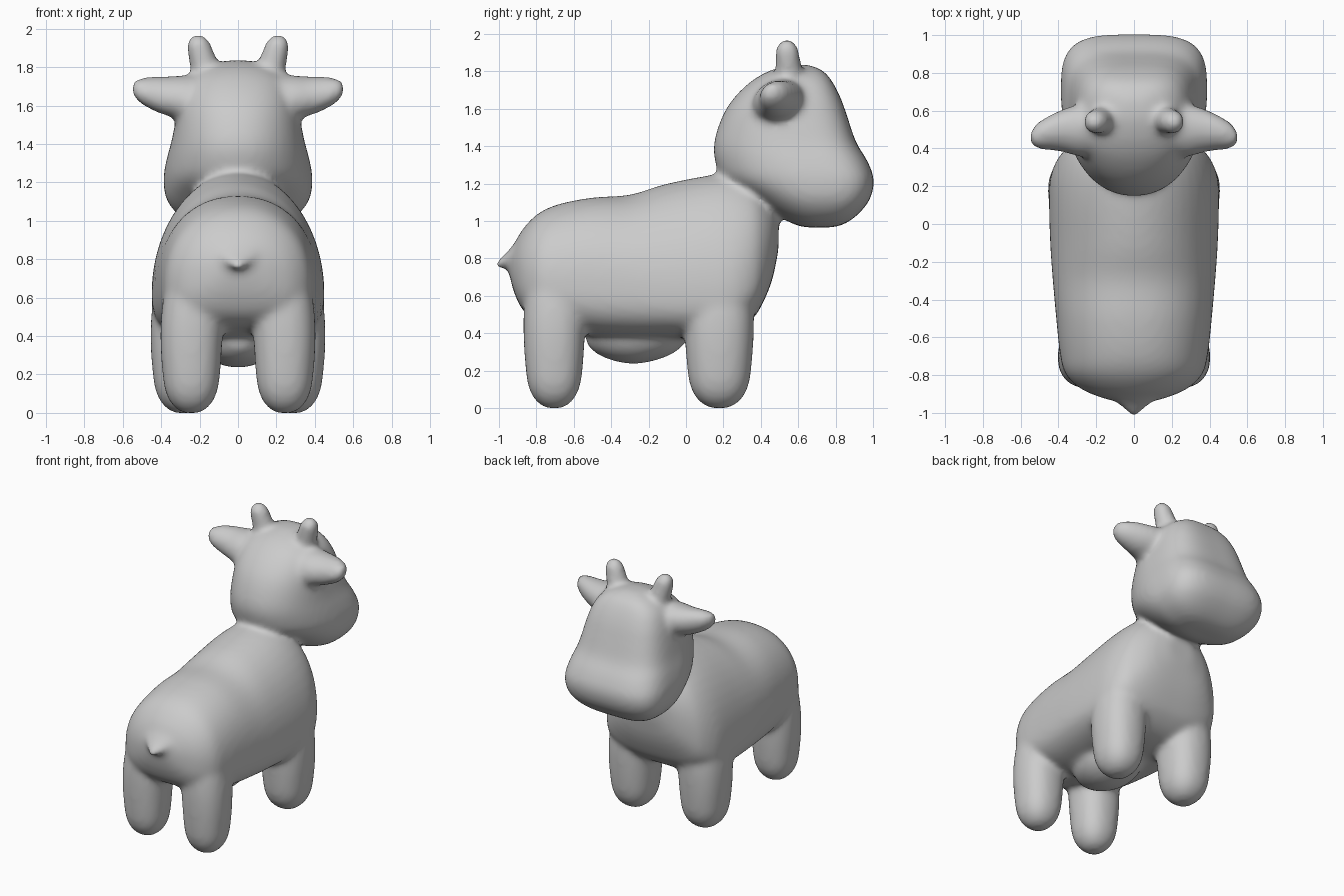
import bpy, bmesh, math

bm = bmesh.new()


def oval(half, up, down, n_up=2.0, n_down=2.0, steps=48):
    """Superellipse with different upper and lower halves."""
    pts = []
    for i in range(steps):
        t = 2 * math.pi * (i + 0.5) / steps
        c, s = math.cos(t), math.sin(t)
        n = n_up if s > 0 else n_down
        a = math.copysign(abs(c) ** (2 / n), c) * half
        b = math.copysign(abs(s) ** (2 / n), s) * (up if s > 0 else down)
        pts.append((a, b))
    return pts


def flow(rows, cuts=4):
    """Add smoothly curved in-between rows to a table of sections."""
    ext = [rows[0]] + rows + [rows[-1]]
    out = []
    for p, q, r, s in zip(ext, ext[1:], ext[2:], ext[3:]):
        for i in range(cuts):
            t = i / cuts
            out.append(tuple(
                b + .5 * t * (c - a + t * (2 * a - 5 * b + 4 * c - d + t * (3 * (b - c) + d - a)))
                for a, b, c, d in zip(p, q, r, s)))
    return out + [rows[-1]]


def loft(rings):
    """Skin a list of rings and cap both ends."""
    loops = [[bm.verts.new(p) for p in ring] for ring in rings]
    faces = []
    for a, b in zip(loops, loops[1:]):
        for i in range(len(a)):
            j = (i + 1) % len(a)
            faces.append(bm.faces.new((a[i], a[j], b[j], b[i])))
    faces.append(bm.faces.new(loops[0]))
    faces.append(bm.faces.new(loops[-1]))
    bmesh.ops.recalc_face_normals(bm, faces=faces)


# Torso: y, bottom, top, half width, height of the widest line, fullness of the top
torso = [(-.945, .72, .83, .07, .77, 2), (-.92, .62, .875, .17, .74, 2),
         (-.87, .52, .96, .285, .70, 2.1), (-.79, .46, 1.04, .365, .67, 2.2),
         (-.68, .43, 1.09, .393, .66, 2.2), (-.5, .385, 1.125, .412, .66, 2.2),
         (-.3, .37, 1.14, .43, .65, 2.1), (-.12, .37, 1.195, .443, .63, 2),
         (.1, .37, 1.24, .45, .62, 2), (.25, .40, 1.255, .443, .63, 1.95),
         (.36, .48, 1.225, .395, .69, 2), (.42, .58, 1.17, .325, .77, 2),
         (.465, .70, 1.11, .23, .85, 2), (.495, .85, 1.05, .1, .95, 2)]
loft([[(a, y, zc + b) for a, b in oval(hw, top - zc, zc - bot, n, 3)]
      for y, bot, top, hw, zc, n in flow(torso)])

# Head: z, back y, front y, half width, y of the widest line
head = [(.965, .64, .78, .14, .71), (.985, .57, .85, .23, .71),
        (1.04, .47, .925, .32, .71), (1.12, .35, .985, .375, .70),
        (1.22, .20, 1.005, .388, .69), (1.32, .155, .97, .372, .64),
        (1.42, .15, .91, .345, .58), (1.55, .19, .865, .32, .54),
        (1.65, .25, .83, .295, .53), (1.74, .34, .785, .25, .54),
        (1.80, .44, .735, .17, .57), (1.835, .55, .66, .06, .60)]
loft([[(a, yc + b, z) for a, b in oval(hw, front - yc, yc - back, 3.5, 2.1)]
      for z, back, front, hw, yc in flow(head)])

# Tail: y, z, half width, half height
tail = [(-.84, .86, .2, .1), (-.91, .83, .13, .06), (-.95, .80, .09, .04),
        (-.98, .78, .055, .033), (-1.0, .77, .035, .028), (-1.018, .765, .018, .018)]
loft([[(a, y, z + b) for a, b in oval(w, h, h)] for y, z, w, h in flow(tail)])

# Udder: y, half width, depth
udder = [(-.53, .06, .06), (-.47, .14, .11), (-.38, .19, .145), (-.28, .21, .16),
         (-.18, .20, .145), (-.08, .15, .11), (-.01, .06, .06)]
loft([[(a, y, .395 + b) for a, b in oval(w, .1, d)] for y, w, d in flow(udder)])

# Leg profile: z, share of the full radius, lean towards the body
leg = [(.0, .28, 0), (.02, .5, 0), (.06, .73, 0), (.12, .89, 0), (.2, .97, 0),
       (.35, 1.04, 0), (.5, 1.06, .006), (.65, 1.0, .02), (.78, .85, .055), (.9, .55, .1)]
# Ear: x, y, z, half depth, half height
ear = [(.2, .50, 1.635, .14, .125), (.29, .495, 1.64, .137, .117), (.36, .495, 1.648, .118, .104),
       (.43, .487, 1.66, .097, .092), (.5, .47, 1.675, .074, .07), (.535, .46, 1.685, .05, .048),
       (.553, .455, 1.688, .022, .022)]
# Horn: x, y, z, radius
horn = [(.155, .555, 1.70, .085), (.17, .55, 1.78, .074), (.19, .545, 1.86, .068),
        (.208, .54, 1.92, .061), (.214, .54, 1.945, .048), (.218, .54, 1.968, .025)]

for side in (-1, 1):
    # Legs, front and hind
    for x, y, rx, ry, tuck in ((.285, .178, .163, .175, -.2), (.243, -.705, .154, .156, .3)):
        loft([[(side * (x - lean + a * k), y + tuck * lean + b * k, z)
               for a, b in oval(rx, ry, ry, 2.3, 2.3)] for z, k, lean in flow(leg)])
    # Ears, with a slanted outline
    loft([[(side * x, y + a + .15 * b, z + b) for a, b in oval(ry, rz, rz)]
          for x, y, z, ry, rz in flow(ear)])
    # Horns
    loft([[(side * (x + a), y + b, z - .2 * a) for a, b in oval(r, r, r)]
          for x, y, z, r in flow(horn)])

mesh = bpy.data.meshes.new("calf")
bm.to_mesh(mesh)
bm.free()
calf = bpy.data.objects.new("calf", mesh)
bpy.context.collection.objects.link(calf)

# Fuse the parts into one soft skin
fuse = calf.modifiers.new("fuse", 'REMESH')
fuse.mode = 'VOXEL'
fuse.voxel_size = .018
fuse.use_smooth_shade = True
soften = calf.modifiers.new("soften", 'SMOOTH')
soften.factor = .5
soften.iterations = 14
